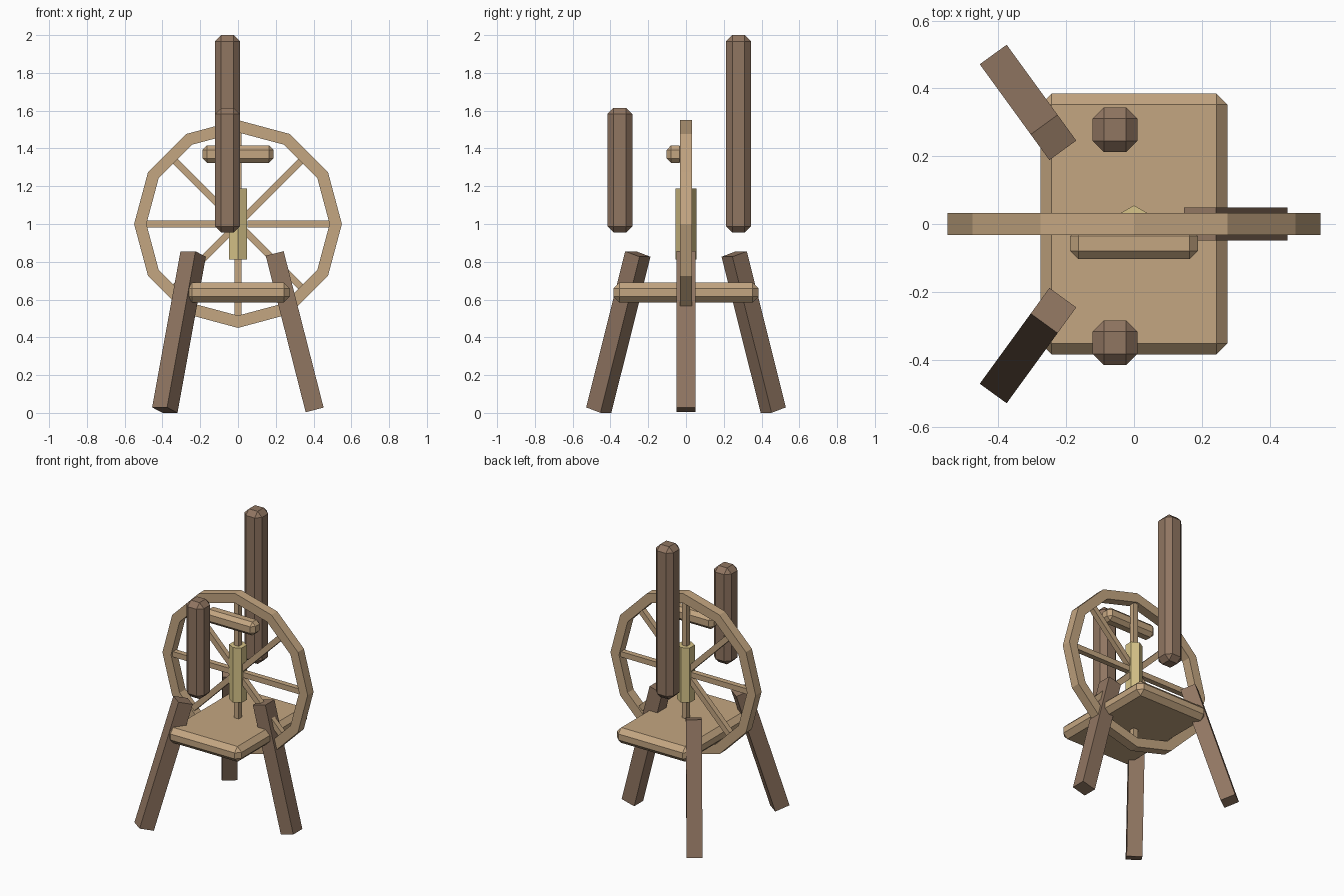
import bpy, bmesh
from math import radians, sin, cos, pi
from mathutils import Matrix, Vector

cube = bpy.data.objects.get("Cube")
if cube:
    bpy.data.objects.remove(cube, do_unlink=True)


def material(name, rgb):
    m = bpy.data.materials.new(name)
    m.use_nodes = True
    m.diffuse_color = (*rgb, 1)
    m.node_tree.nodes["Principled BSDF"].inputs["Base Color"].default_value = (*rgb, 1)
    return m


light_wood = material("light_wood", (0.55, 0.38, 0.22))
dark_wood = material("dark_wood", (0.28, 0.18, 0.12))
straw = material("straw_fibre", (0.68, 0.55, 0.25))


def add_object(name, bm, mat):
    bmesh.ops.recalc_face_normals(bm, faces=bm.faces)
    mesh = bpy.data.meshes.new(name)
    bm.to_mesh(mesh)
    bm.free()
    mesh.materials.append(mat)
    obj = bpy.data.objects.new(name, mesh)
    bpy.context.collection.objects.link(obj)
    return obj


def box(name, size, matrix, mat, bevel=0):
    """Box with every edge chamfered once, then placed by a matrix."""
    bm = bmesh.new()
    bmesh.ops.create_cube(bm, size=1)
    bmesh.ops.scale(bm, vec=Vector(size), verts=bm.verts)
    if bevel:
        bmesh.ops.bevel(bm, geom=bm.edges[:], offset=bevel, segments=1,
                        profile=0.5, affect="EDGES")
    bm.transform(matrix)
    return add_object(name, bm, mat)


def at(x, y, z):
    return Matrix.Translation((x, y, z))


# Seat board
box("seat", (0.55, 0.77, 0.105), at(0, 0, 0.6375), light_wood, 0.032)

# Three splayed legs: name, centre, azimuth, tilt, length
legs = [("left_leg", (0.30, 0, 0.43), 0, 0.25, 0.855),
        ("back_right_leg", (-0.3125, 0.3585, 0.428), 126, 0.3, 0.865),
        ("front_right_leg", (-0.3125, -0.3585, 0.428), -126, 0.3, 0.865)]
for name, centre, azimuth, tilt, length in legs:
    turn = Matrix.Rotation(radians(azimuth), 4, "Z") @ Matrix.Rotation(-tilt, 4, "Y")
    box(name, (0.098, 0.098, length), at(*centre) @ turn, dark_wood)

# Two chamfered upright posts
for name, y, top in [("back_post", 0.278, 2.0), ("front_post", -0.35, 1.615)]:
    base = 0.955
    box(name, (0.132, 0.132, top - base), at(-0.056, y, (top + base) / 2),
        dark_wood, 0.033)

# Short crossbar in front of the wheel
box("crossbar", (0.376, 0.092, 0.092), at(0, -0.057, 1.37), light_wood, 0.024)

# Twelve-sided wheel rim with a square section
HUB_Z = 1.0
SIDES = 12
bm = bmesh.new()
section = [(0.55, -0.032), (0.55, 0.032), (0.485, 0.032), (0.485, -0.032)]
rings = []
for i in range(SIDES):
    a = 2 * pi * i / SIDES
    rings.append([bm.verts.new((r * cos(a), y, HUB_Z + r * sin(a))) for r, y in section])
for i in range(SIDES):
    here, there = rings[i], rings[(i + 1) % SIDES]
    for j in range(4):
        k = (j + 1) % 4
        bm.faces.new((here[j], here[k], there[k], there[j]))
add_object("wheel_rim", bm, light_wood)

# Eight spokes
for i in range(8):
    spin = Matrix.Rotation(i * pi / 4, 4, "Y")
    box(f"spoke_{i + 1}", (0.437, 0.037, 0.037),
        at(0, 0, HUB_Z) @ spin @ at(0.2685, 0, 0), light_wood)

# Upright hexagonal bundle at the wheel centre, corners facing front and back
bm = bmesh.new()
bmesh.ops.create_cone(bm, cap_ends=True, segments=6, radius1=0.055, radius2=0.055,
                      depth=0.375)
corner = max(bm.verts, key=lambda v: abs(v.co.y))
if abs(corner.co.x) > 0.01:
    bm.transform(Matrix.Rotation(radians(30), 4, "Z"))
bm.transform(at(0, 0, HUB_Z))
add_object("hub_bundle", bm, straw)
